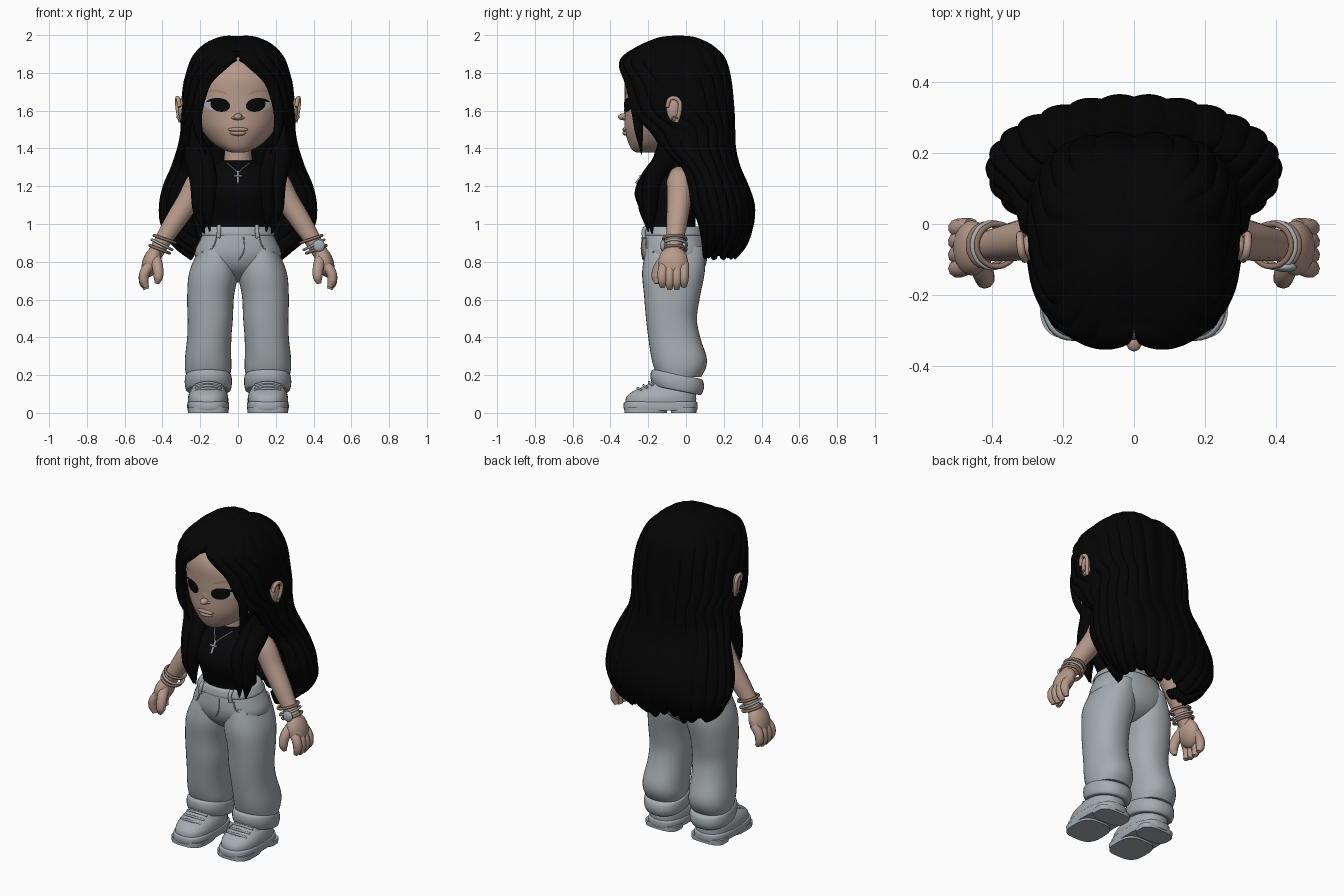
import bpy, bmesh, math
from mathutils import Vector, Matrix
from mathutils.bvhtree import BVHTree

default_cube = bpy.data.objects.get("Cube")
if default_cube:
    bpy.data.objects.remove(default_cube, do_unlink=True)

def material(name, *rgb):
    mat = bpy.data.materials.new(name)
    mat.use_nodes = True
    mat.diffuse_color = (*rgb, 1)
    mat.node_tree.nodes["Principled BSDF"].inputs["Base Color"].default_value = (*rgb, 1)
    return mat

SKIN, LIPS = material("skin", .47, .32, .255), material("lip_pink", .43, .285, .23)
BROW, CORD = material("brow_tan", .37, .25, .195), material("cord_brown", .27, .165, .125)
HAIR, SHIRT = material("hair_black", .0013, .0013, .0013), material("shirt_black", .002, .002, .0025)
EYE, WHITE = material("eye_black", .002, .002, .002), material("eye_white", .45, .49, .52)
GREY = material("pale_grey", .375, .41, .435)

def finish(name, mesh, mat):
    mesh.materials.clear()
    mesh.materials.append(mat)
    mesh.shade_smooth()
    mesh.set_sharp_from_angle(angle=math.radians(50))
    obj = bpy.data.objects.new(name, mesh)
    bpy.context.collection.objects.link(obj)
    return obj

def from_bmesh(name, bm, mat):
    bmesh.ops.recalc_face_normals(bm, faces=bm.faces)
    mesh = bpy.data.meshes.new(name)
    bm.to_mesh(mesh)
    return finish(name, mesh, mat)

def bridge_rings(name, mat, rings, caps, closed=True):
    """Surface through rings of points, with the listed rings filled."""
    bm = bmesh.new()
    rows = [[bm.verts.new(point) for point in ring] for ring in rings]
    for low, high in zip(rows, rows[1:]):
        for i in range(0 if closed else 1, len(low)):
            bm.faces.new((low[i - 1], low[i], high[i], high[i - 1]))
    for cap in caps:
        bm.faces.new(rows[cap])
    bmesh.ops.remove_doubles(bm, verts=bm.verts, dist=.0001)
    return from_bmesh(name, bm, mat)

def smooth_rows(rows, steps=4):
    """Catmull-Rom interpolation of every column of a table."""
    padded, result = [rows[0], *rows, rows[-1]], []
    for a, b, c, d in zip(padded, padded[1:], padded[2:], padded[3:]):
        for t in (k / steps for k in range(steps)):
            result.append([q + t / 2 * (r - p + t * (2*p - 5*q + 4*r - s + t * (3*(q - r) + s - p)))
                           for p, q, r, s in zip(a, b, c, d)])
    return result + [rows[-1]]

def turn(count):
    return [math.tau * i / count for i in range(count)]

def power(value, p):
    return math.copysign(abs(value) ** p, value)

def loft(name, mat, rows, side=1, p=1, tilt=0, seg=36):
    """Closed body from rows of height, centre x, half width, front y, back y."""
    rings = []
    for z, cx, w, front, back in smooth_rows(rows):
        pairs = [(w * power(math.sin(a), p), (back - front) / 2 * power(math.cos(a), p)) for a in turn(seg)]
        rings.append([(side * (cx + dx), (front + back) / 2 - dy, z + tilt * dy) for dx, dy in pairs])
    return bridge_rings(name, mat, rings, (0, -1))

def tube(name, mat, points, radii, side=1, cyclic=False):
    """Round tube through points, with one radius or one per point."""
    curve = bpy.data.curves.new(name, "CURVE")
    curve.dimensions, curve.bevel_depth, curve.bevel_resolution = "3D", 1, 3
    curve.resolution_u, curve.use_fill_caps = 6, True
    spline = curve.splines.new("BEZIER")
    spline.bezier_points.add(len(points) - 1)
    spline.use_cyclic_u = cyclic
    for i, (knot, (x, y, z)) in enumerate(zip(spline.bezier_points, points)):
        knot.co = (side * x, y, z)
        knot.radius = radii[i] if isinstance(radii, tuple) else radii
        knot.handle_left_type = knot.handle_right_type = "AUTO"
    helper = bpy.data.objects.new(name, curve)
    bpy.context.collection.objects.link(helper)
    mesh = bpy.data.meshes.new_from_object(helper.evaluated_get(bpy.context.evaluated_depsgraph_get()))
    bpy.data.objects.remove(helper)
    finish(name, mesh, mat)

def ball(name, mat, centre, size, tilt=0):
    bm = bmesh.new()
    matrix = Matrix.Translation(centre) @ Matrix.Rotation(tilt, 4, "Y") @ Matrix.Diagonal((*size, 1))
    bmesh.ops.create_uvsphere(bm, u_segments=24, v_segments=14, radius=1, matrix=matrix)
    from_bmesh(name, bm, mat)

def hoop(name, mat, x, y, z, across, deep, thick, slope, side):
    offsets = [(across * math.cos(a), deep * math.sin(a)) for a in turn(12)]
    tube(name, mat, [(x + dx, y + dy, z + slope * dx) for dx, dy in offsets], thick, side, True)

def surface(obj):
    """Returns a function that drops a point onto the front of an object."""
    tree = BVHTree.FromPolygons([v.co for v in obj.data.vertices], [f.vertices for f in obj.data.polygons])
    return lambda x, z, lift=.003: (x, tree.ray_cast(Vector((x, -1, z)), Vector((0, 1, 0)))[0].y - lift, z)

def decal(name, mat, drop, cx, cz, rx, rz, slant, lift, side, arch=0):
    """Thin patch that hugs a surface."""
    flat = [[(rx * k / 6 * math.cos(a), rz * k / 6 * math.sin(a)) for a in turn(28)] for k in range(1, 7)]
    bridge_rings(name, mat, [[drop(side * (cx + u), cz + v + slant * u - arch * u * u, lift) for u, v in ring]
                             for ring in flat], (0,))

# Head, neck, nose and lips
on_face = surface(loft("head", SKIN, [
    (1.378, 0, .03, -.26, -.16), (1.392, 0, .075, -.285, -.1), (1.43, 0, .135, -.305, 0), (1.5, 0, .195, -.325, .1),
    (1.58, 0, .23, -.325, .13), (1.68, 0, .245, -.325, .15), (1.78, 0, .235, -.32, .15),
    (1.86, 0, .19, -.27, .14), (1.92, 0, .09, -.15, .06)], seg=48))
loft("neck", SKIN, [(1.27, 0, .09, -.14, .04), (1.33, 0, .075, -.13, .02), (1.46, 0, .07, -.13, .02)])
ball("nose_bridge", SKIN, (0, -.312, 1.595), (.02, .016, .045))
ball("nose_tip", SKIN, (0, -.33, 1.567), (.023, .03, .018))
ball("nostrils", SKIN, (0, -.322, 1.562), (.034, .018, .012))
ball("upper_lip", LIPS, (0, -.32, 1.5), (.054, .016, .012))
ball("lower_lip", LIPS, (0, -.316, 1.481), (.042, .02, .014))

# Shirt and necklace
on_shirt = surface(loft("shirt", SHIRT, [
    (.95, 0, .16, -.205, .05), (1.02, 0, .162, -.22, .05), (1.1, 0, .17, -.255, .05), (1.17, 0, .18, -.272, .05),
    (1.25, 0, .175, -.24, .05), (1.3, 0, .14, -.185, .04), (1.335, 0, .085, -.135, .02)]))
tube("necklace_chain", GREY, [on_shirt(x / 100, 1.275 + abs(x) * .008) for x in range(-6, 7, 2)], .003)
tube("pendant_upright", GREY, [on_shirt(0, 1.28, .006), on_shirt(0, 1.215, .006)], .006)
tube("pendant_bar", GREY, [on_shirt(-.022, 1.255, .006), on_shirt(.022, 1.255, .006)], .006)

# Trouser hips, waistband and fly
on_hips = surface(loft("trouser_hips", GREY, [
    (.98, 0, .168, -.22, .07), (.92, 0, .2, -.232, .1), (.84, 0, .23, -.233, .113), (.77, 0, .19, -.205, .1),
    (.72, 0, .12, -.15, .06), (.69, 0, .05, -.09, 0)], p=.9))
loft("waistband", GREY, [(.94, 0, .194, -.234, .095), (.95, 0, .195, -.236, .095), (.98, 0, .178, -.23, .08),
                         (.988, 0, .168, -.222, .07)], p=.9)
tube("fly_seam", GREY, [on_hips(.03, .93), on_hips(.032, .86), on_hips(.005, .81)], .003)

LOCKS = {  # loose hair around the face and over the chest: points, then radii
    "face_lock": ([(.01, -.318, 1.875), (.13, -.31, 1.805), (.205, -.272, 1.65), (.212, -.25, 1.5), (.17, -.235, 1.37)],
                  (.012, .022, .029, .024, .003)),
    "outer_chest_lock": ([(.25, -.1, 1.52), (.225, -.11, 1.36), (.205, -.18, 1.22), (.2, -.19, 1.08), (.18, -.18, .95)],
                         (.04, .06, .05, .042, .004)),
    "inner_chest_lock": ([(.235, -.1, 1.47), (.175, -.13, 1.34), (.15, -.21, 1.22), (.16, -.215, 1.08), (.15, -.2, .96)],
                         (.04, .045, .04, .035, .003)),
    "side_lock": ([(.265, -.01, 1.5), (.27, .04, 1.3), (.3, .09, 1.12), (.26, .12, .98), (.2, .13, .84)],
                  (.03, .045, .045, .04, .004))}

for word, s in {"left_": 1, "right_": -1}.items():
    # Eyes and ears
    decal(word + "eye_white", WHITE, on_face, .132, 1.632, .055, .03, .15, .003, s)
    decal(word + "eye", EYE, on_face, .094, 1.63, .052, .036, .1, .006, s)
    decal(word + "lash", EYE, on_face, .106, 1.657, .062, .009, .1, .008, s, 4)
    decal(word + "brow", BROW, on_face, .11, 1.705, .06, .007, .15, .003, s, 4)
    ball(word + "ear", SKIN, (s * .292, -.065, 1.6), (.026, .038, .068), s * .12)
    rim = [(.304, -.05, 1.54), (.318, -.033, 1.6), (.322, -.04, 1.655), (.318, -.08, 1.665), (.308, -.1, 1.62)]
    tube(word + "ear_rim", SKIN, rim, .011, s)
    hoop(word + "earring", GREY, .312, -.06, 1.555, .012, .014, .004, 1, s)
    # Belt loops, pockets, legs and cuffs
    tube(word + "belt_loop", GREY, [(.1, -.2, .99), (.1, -.222, .97), (.105, -.222, .925)], .011, s)
    tube(word + "pocket_seam", GREY, [on_hips(s * x, z) for x, z in ((.115, .925), (.135, .875), (.19, .85))], .004)
    loft(word + "trouser_leg", GREY, [
        (.88, .11, .09, -.21, .1), (.75, .128, .129, -.232, .1), (.62, .145, .124, -.222, .075),
        (.5, .147, .12, -.212, .058), (.4, .152, .117, -.2, .075), (.3, .158, .122, -.185, .108),
        (.24, .158, .123, -.17, .106), (.19, .158, .115, -.15, .08)], s, p=.9)
    loft(word + "cuff", GREY, [
        (.12, .157, .105, -.16, .06), (.122, .157, .118, -.175, .08), (.16, .157, .125, -.188, .095),
        (.2, .157, .12, -.18, .088), (.205, .157, .1, -.15, .06)], s, p=.9, tilt=.2)
    # Shoes
    for part, front, back in (("forefoot_tread", -.326, -.1), ("heel_tread", -.08, .055)):
        loft(word + part, GREY, [(0, .158, .107, front, back), (.03, .158, .109, front, back)], s, p=.65)
    loft(word + "sole", GREY, [(.012, .158, .108, -.326, .058), (.03, .158, .111, -.331, .062),
                               (.055, .158, .109, -.328, .06), (.06, .158, .1, -.31, .05)], s, p=.7)
    loft(word + "shoe_upper", GREY, [
        (.05, .158, .106, -.322, .054), (.085, .158, .106, -.315, .054), (.115, .158, .097, -.28, .05),
        (.135, .158, .085, -.235, .048), (.16, .158, .08, -.19, .045), (.21, .158, .07, -.15, .03)], s, p=.8)
    for y, z in ((-.255, .127), (-.225, .141), (-.195, .157)):
        tube(word + "lace", GREY, [(.09, y + .02, z - .01), (.158, y, z + .004), (.226, y + .02, z - .01)], .007, s)
    # Arms, hands and wrist bands
    tube(word + "arm", SKIN, [(.15, -.035, 1.265), (.2, -.035, 1.23), (.265, -.037, 1.12), (.33, -.047, 1.02),
                              (.405, -.06, .9), (.44, -.065, .84)], (.05, .068, .063, .057, .045, .042), s)
    ball(word + "palm", SKIN, (s * .458, -.068, .8), (.047, .078, .088), -s * .35)
    for y, up in ((-.125, .01), (-.087, 0), (-.049, 0), (-.011, .012)):
        path = [(.46, y * .9, .79), (.495, y, .74), (.498, y, .69 + up), (.485, y, .655 + up)]
        tube(word + "finger", SKIN, path, (.027, .027, .025, .014), s)
    thumb = [(.44, -.1, .82), (.425, -.142, .77), (.422, -.156, .72), (.43, -.152, .685)]
    tube(word + "thumb", SKIN, thumb, (.032, .03, .027, .013), s)
    hoop(word + "grey_bangle", GREY, .402, -.06, .89, .054, .064, .007, .5, s)
    hoop(word + "cord_bracelet", CORD, .415, -.06, .866, .052, .06, .008, .4, s)
    hoop(word + "thin_cord", CORD, .388, -.06, .92, .056, .06, .008, .35, s)
    for lock, (points, radii) in LOCKS.items():
        tube(word + lock, HAIR, points, radii, s)
ball("watch_face", GREY, (.428, -.122, .885), (.032, .014, .032))

# Main hair: a ridged sheet that opens around the face and flares at the back
sheet, count = [], 144
for k, (z, w, front, back, opening) in enumerate(smooth_rows([
        (1.985, .04, -.09, .01, 0), (1.975, .1, -.15, .06, 0), (1.945, .165, -.225, .125, 0), (1.9, .213, -.3, .175, 0),
        (1.85, .242, -.343, .205, 4), (1.75, .272, -.338, .228, 25), (1.6, .286, -.322, .242, 38),
        (1.5, .288, -.305, .245, 62), (1.4, .305, -.2, .25, 55), (1.3, .34, -.06, .275, 46), (1.2, .38, -.05, .318, 52),
        (1.1, .4, -.05, .35, 55), (1, .392, 0, .345, 55), (.92, .335, .04, .312, 50), (.865, .24, .07, .25, 45)])):
    start = math.radians(max(opening, 0))
    p = .72 + .3 * min(1, max(0, (1.5 - z) / .3))
    line = []
    for t in (i / count for i in range(count + 1)):
        a = start + t * (math.tau - 2 * start)
        ridge = abs(math.sin(18 * math.pi * t))
        grow = 1 + .045 * (ridge - .75) * min(1, k / 12)
        hang = max(0, .98 - z) / .12 * .055 * (ridge - .5 + .4 * math.sin(31 * t))
        notch = .012 * math.exp(-(math.sin(a) * w / .03) ** 2) * (z > 1.9)
        depth = (back - front) / 2 * grow * power(math.cos(a), p)
        line.append((w * grow * power(math.sin(a), p), (front + back) / 2 - depth, z - hang - notch))
    sheet.append(line)
shell = bridge_rings("main_hair", HAIR, sheet, (0,), closed=False).modifiers.new("thickness", "SOLIDIFY")
shell.thickness, shell.offset = .028, 0
